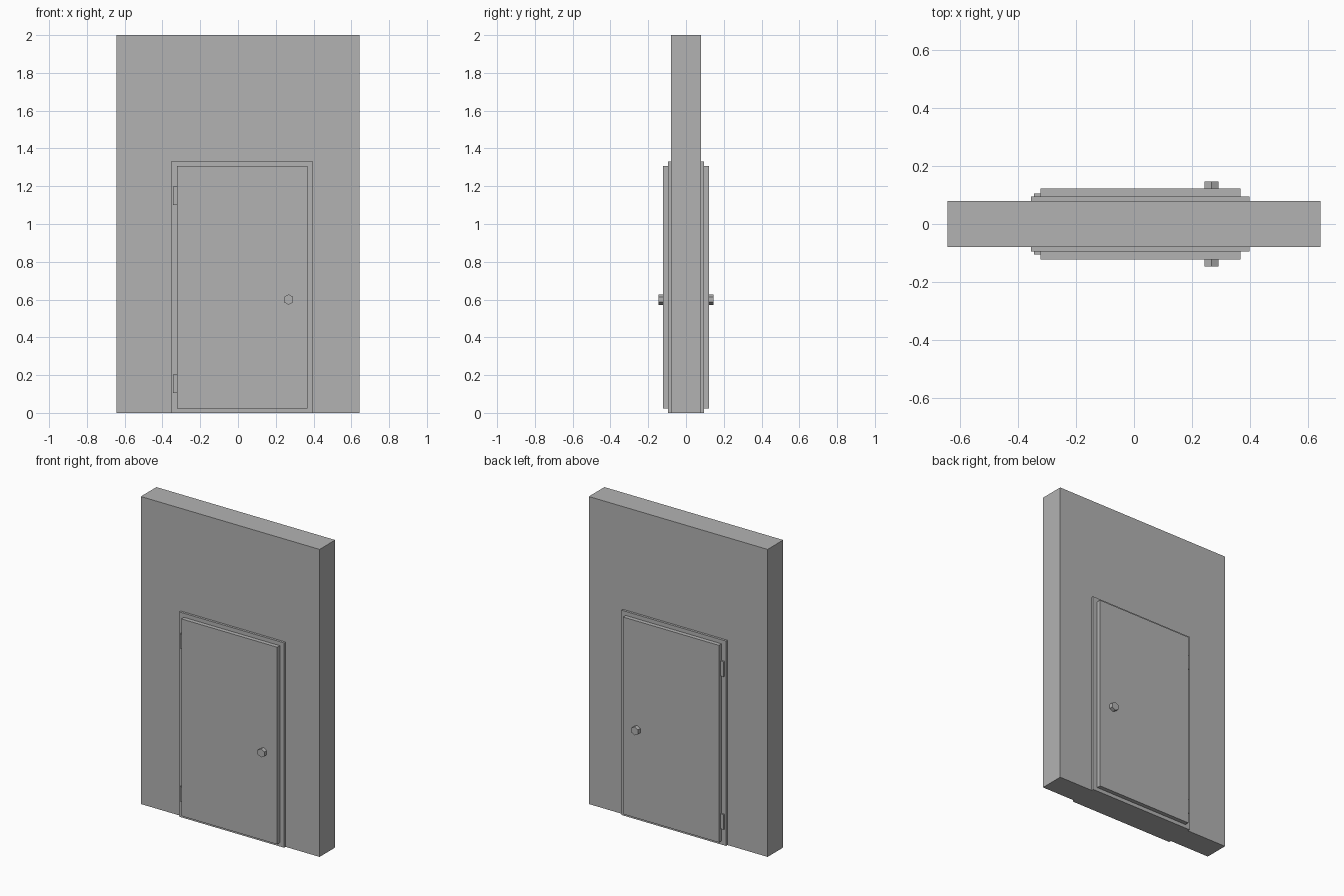
import bpy
import math

# Remove the default cube
cube = bpy.data.objects.get("Cube")
if cube:
    bpy.data.objects.remove(cube, do_unlink=True)

# One flat colour for everything
grey = bpy.data.materials.new("plain_grey")
grey.use_nodes = True
colour = (0.45, 0.45, 0.45, 1)
grey.diffuse_color = colour
grey.node_tree.nodes["Principled BSDF"].inputs["Base Color"].default_value = colour

# Distances from the wall's middle plane to each layer's face
WALL, FRAME, HINGE, DOOR, KNOB = 0.08, 0.095, 0.105, 0.122, 0.146


def box(name, x, y, z):
    """Box spanning the given (low, high) pairs."""
    spans = [sorted(s) for s in (x, y, z)]
    bpy.ops.mesh.primitive_cube_add(size=1, location=[sum(s) / 2 for s in spans])
    obj = bpy.context.object
    obj.name = name
    obj.scale = [hi - lo for lo, hi in spans]
    bpy.ops.object.transform_apply(location=False, rotation=False, scale=True)
    obj.data.materials.append(grey)
    return obj


def layer(name, x, side, inner, outer, z):
    """Box standing out from one side of the wall."""
    return box(name, x, (side * inner, side * outer), z)


# Wall slab
box("wall", (-0.643, 0.643), (-WALL, WALL), (0, 2))

# Same door set on the front and the back
for label, side in (("front", -1), ("back", 1)):
    layer(label + "_frame", (-0.355, 0.398), side, WALL, FRAME, (0, 1.332))
    layer(label + "_door", (-0.322, 0.367), side, FRAME, DOOR, (0.024, 1.306))

    # Hinges on the right edge
    for place, z in (("lower", 0.106), ("upper", 1.1)):
        layer(f"{label}_{place}_hinge", (-0.344, -0.322), side, FRAME, HINGE, (z, z + 0.098))

    # Six-sided knob with a corner pointing up
    bpy.ops.mesh.primitive_cylinder_add(
        vertices=6, radius=0.028, depth=KNOB - DOOR,
        location=(0.268, side * (DOOR + KNOB) / 2, 0.6),
        rotation=(math.pi / 2, 0, 0))
    knob = bpy.context.object
    knob.name = label + "_knob"
    knob.data.materials.append(grey)
